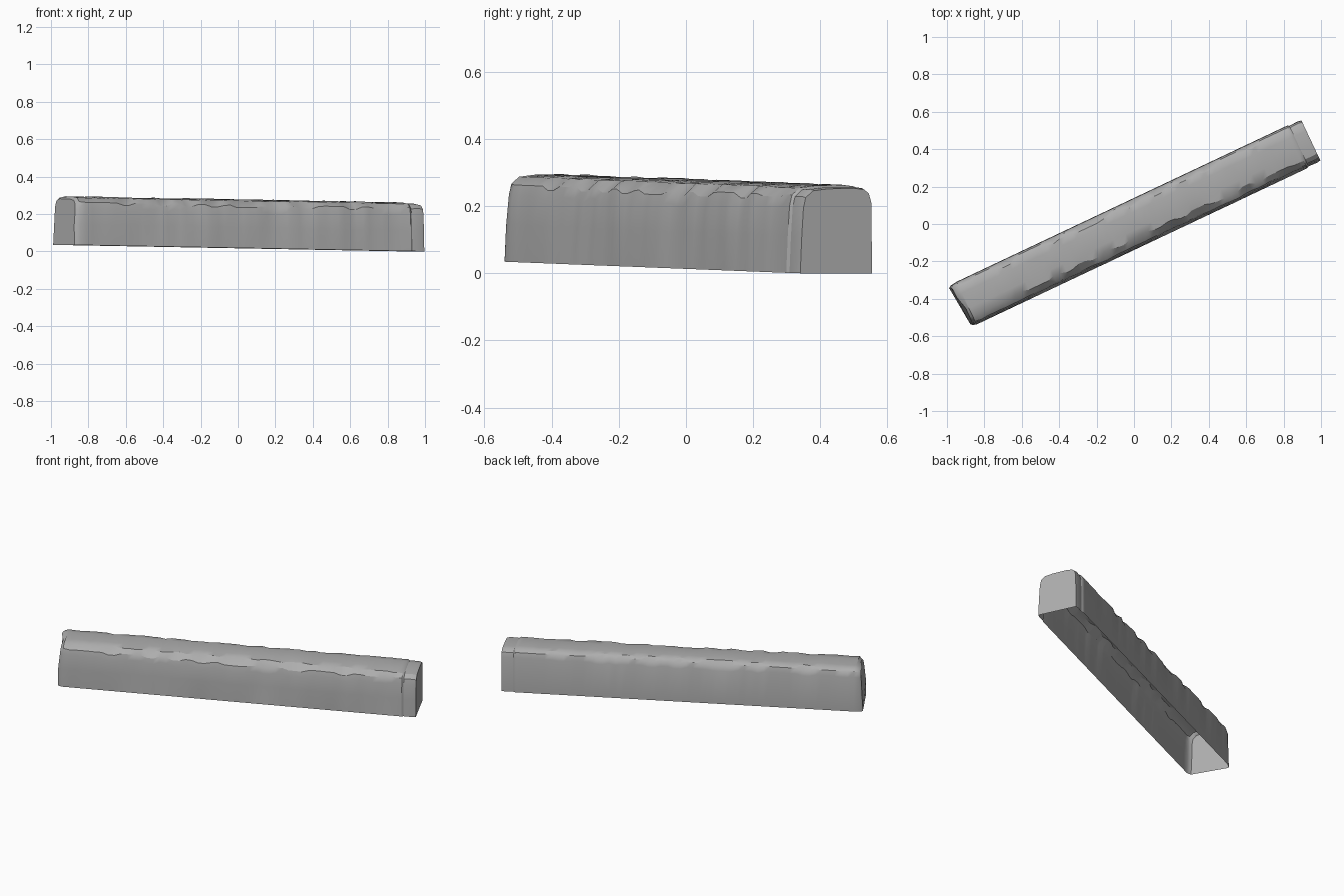
import bpy, bmesh, math, random
from mathutils import Matrix, Vector

random.seed(4)
if "Cube" in bpy.data.objects:
    bpy.data.objects.remove(bpy.data.objects["Cube"], do_unlink=True)

# Single stone colour
stone = bpy.data.materials.new("grey stone")
stone.use_nodes = True
grey = (0.42, 0.42, 0.42, 1)
stone.diffuse_color = grey
stone.node_tree.nodes["Principled BSDF"].inputs["Base Color"].default_value = grey

ANGLE = math.atan2(0.427, 0.904)
SLOPE = -0.0168


def section(chip=0.0, lean=0.0, inset=0.0, lip=0.0):
    """Open cross-section from the front foot over the top to the back foot."""
    pts = [(-0.126, 0), (-0.121 + lean, 0.11), (-0.115 + lean, 0.2 - chip),
           (-0.107 + lean, 0.232 - chip), (-0.082 + chip, 0.253),
           (-0.03, 0.259), (0.06, 0.261), (0.098 - lip, 0.257),
           (0.115 - lip / 2, 0.245 - lip), (0.124, 0.215 - lip), (0.126, 0)]
    return [(v * (1 - inset / 0.126), z * (1 - inset / 0.26)) for v, z in pts]


# Stations along the block: rounded left end, worn body, stepped right end
rings = []
for u, inset in ((-1.04, 0.014), (-1.028, 0.005), (-0.99, 0.0)):
    rings.append([Vector((u + (0.02 if v < 0 else 0) * (inset > 0)
                          + 0.1 * max(0, z - 0.1) * (inset > 0), v, z))
                  for v, z in section(inset=inset)])
count = 52
chip = lip = 0.0
for i in range(count):
    u = -0.955 + 1.9 * i / (count - 1)
    if i % 2 == 0 or random.random() < 0.3:
        chip = random.choice((0.0, 0.003, 0.007, 0.015))
        lip = random.choice((0.0, 0.0, 0.004, 0.01))
    lean = 0.004 * math.sin(9 * u) + random.uniform(-0.003, 0.003)
    rings.append([Vector((u, v, z + (random.uniform(-0.002, 0.002) if z > 0.24 else 0)))
                  for v, z in section(chip, lean, 0, lip)])
for u, inset in ((0.965, 0.0), (0.975, 0.006), (1.025, 0.004), (1.046, 0.008)):
    rings.append([Vector((u, v, z)) for v, z in section(inset=inset)])

# Skin the stations, close both ends and leave the underside open
bm = bmesh.new()
loops = [[bm.verts.new(p) for p in ring] for ring in rings]
for a, b in zip(loops, loops[1:]):
    for j in range(len(a) - 1):
        bm.faces.new((a[j], b[j], b[j + 1], a[j + 1]))
bm.faces.new(loops[0])
bm.faces.new(loops[-1][::-1])

# Tilt gently along the length and turn the block in plan
for vert in bm.verts:
    vert.co.z += 0.0175 + SLOPE * vert.co.x
bm.transform(Matrix.Rotation(ANGLE, 4, 'Z'))
bmesh.ops.recalc_face_normals(bm, faces=bm.faces)
if sum(f.normal.z * f.calc_area() for f in bm.faces) < 0:
    bmesh.ops.reverse_faces(bm, faces=bm.faces)

mesh = bpy.data.meshes.new("stone_kerb")
bm.to_mesh(mesh)
bm.free()
mesh.materials.append(stone)
kerb = bpy.data.objects.new("stone_kerb", mesh)
bpy.context.collection.objects.link(kerb)

# Smooth wear with crisp chipped edges
bpy.ops.object.select_all(action='DESELECT')
kerb.select_set(True)
bpy.context.view_layer.objects.active = kerb
bpy.ops.object.shade_smooth_by_angle(angle=math.radians(32))
